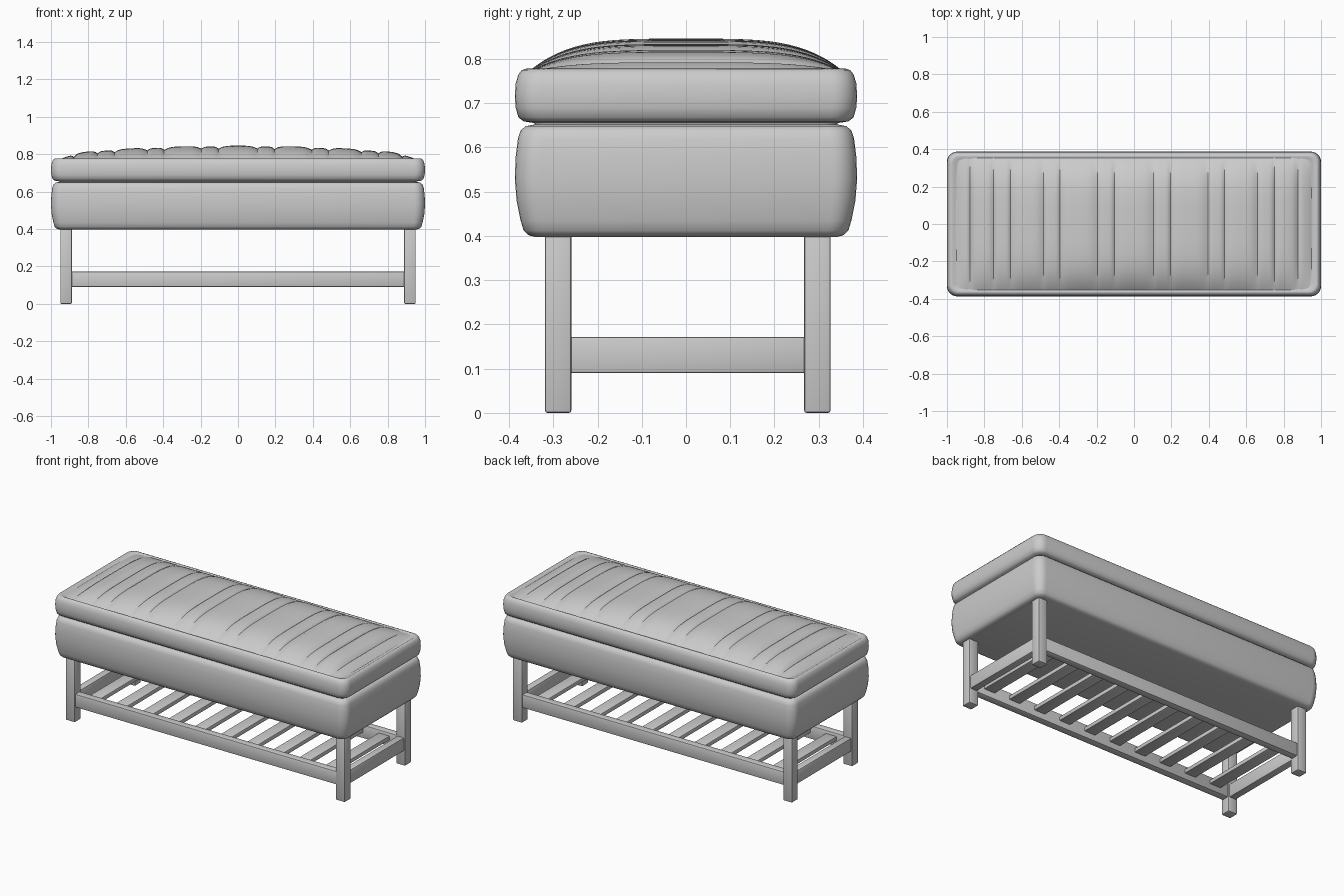
import bpy, bmesh, math
from mathutils import Vector

old = bpy.data.objects.get("Cube")
if old:
    bpy.data.objects.remove(old)

grey = bpy.data.materials.new("soft_grey")
grey.use_nodes = True
tone = (0.6, 0.6, 0.6, 1)
grey.diffuse_color = tone
grey.node_tree.nodes["Principled BSDF"].inputs["Base Color"].default_value = tone


def finish(name, bm, angle):
    bmesh.ops.recalc_face_normals(bm, faces=bm.faces)
    mesh = bpy.data.meshes.new(name)
    bm.to_mesh(mesh)
    bm.free()
    mesh.materials.append(grey)
    obj = bpy.data.objects.new(name, mesh)
    bpy.context.collection.objects.link(obj)
    bpy.ops.object.select_all(action='DESELECT')
    obj.select_set(True)
    bpy.context.view_layer.objects.active = obj
    bpy.ops.object.shade_smooth_by_angle(angle=math.radians(angle))
    return obj


def box(name, centre, size, bevel=0.006):
    bm = bmesh.new()
    bmesh.ops.create_cube(bm, size=1)
    for v in bm.verts:
        v.co = Vector(c + p * s for c, p, s in zip(centre, v.co, size))
    bmesh.ops.bevel(bm, geom=bm.edges[:], offset=bevel, segments=2,
                    profile=0.5, affect='EDGES')
    return finish(name, bm, 40)


def rounded_ring(bm, inset, z, radius=0.055, steps=6):
    """Rounded rectangle around the bench at height z."""
    r = max(radius - inset * 0.5, 0.02)
    ring = []
    for q, (sx, sy) in enumerate([(1, 1), (-1, 1), (-1, -1), (1, -1)]):
        for i in range(steps + 1):
            a = (q + i / steps) * math.pi / 2
            ring.append(bm.verts.new((sx * (1 - inset - r) + r * math.cos(a),
                                      sy * (0.387 - inset - r) + r * math.sin(a), z)))
    return ring


def upholstered_slab(name, profile):
    bm = bmesh.new()
    rings = [rounded_ring(bm, inset, z) for inset, z in profile]
    n = len(rings[0])
    for low, high in zip(rings, rings[1:]):
        for i in range(n):
            j = (i + 1) % n
            bm.faces.new((low[i], low[j], high[j], high[i]))
    bm.faces.new(rings[0])
    bm.faces.new(rings[-1])
    return finish(name, bm, 50)


# Storage box and lid with softly bulging sides
upholstered_slab("storage_box", [
    (0.045, 0.398), (0.03, 0.402), (0.02, 0.412), (0.013, 0.435), (0.004, 0.48),
    (0, 0.53), (0.002, 0.58), (0.007, 0.62), (0.013, 0.638), (0.024, 0.648), (0.045, 0.652)])
upholstered_slab("lid_shadow_gap", [(0.045, 0.645), (0.045, 0.665)])
upholstered_slab("lid_side", [
    (0.045, 0.655), (0.02, 0.659), (0.008, 0.668), (0.002, 0.69), (0, 0.715),
    (0.002, 0.745), (0.008, 0.765), (0.016, 0.775), (0.026, 0.778), (0.036, 0.772)])

# Channel tufted cushion: wide and narrow pads divided by seams
half = [0.105, 0.195, 0.395, 0.485, 0.66, 0.75, 0.878, 0.965]
seams = [-s for s in reversed(half)] + half
HALF_Y = 0.358
PAD_STEPS, Y_STEPS = 10, 40


def cushion_height(x, y, t, wide):
    dome = 0.078 - 0.045 * x * x
    edge = max(0, 1 - abs(x / 0.967) ** 16)
    across = 1 - abs(y / HALF_Y) ** 4
    puff = 1 - abs(2 * t - 1) ** 4
    depth = 0.016 if wide else 0.011
    sunk = 0.002 if wide else 0.006
    return 0.77 + max(0, dome * edge * across - (depth * (1 - puff) + sunk) * across)


bm = bmesh.new()
columns = []
for k, (a, b) in enumerate(zip(seams, seams[1:])):
    for i in range(PAD_STEPS + (k == len(seams) - 2)):
        t = i / PAD_STEPS
        x = a + (b - a) * t
        column = []
        for j in range(Y_STEPS + 1):
            y = HALF_Y * math.sin((j / Y_STEPS - 0.5) * math.pi)
            column.append(bm.verts.new((x, y, cushion_height(x, y, t, k % 2 == 1))))
        columns.append(column)
for left, right in zip(columns, columns[1:]):
    for j in range(Y_STEPS):
        bm.faces.new((left[j], right[j], right[j + 1], left[j + 1]))
cushion = finish("tufted_cushion", bm, 35)
for p in cushion.data.polygons:
    if p.normal.z < 0:
        p.flip()

# Legs
for sx, side in ((1, "left"), (-1, "right")):
    for sy, end in ((-1, "front"), (1, "back")):
        box(f"{end}_{side}_leg", (sx * 0.919, sy * 0.293 + 0.004, 0.203),
            (0.062, 0.06, 0.406))

# Low shelf frame
for sy, end in ((-1, "front"), (1, "back")):
    box(f"{end}_rail", (0, sy * 0.293 + 0.004, 0.131), (1.79, 0.046, 0.082))
for sx, side in ((1, "left"), (-1, "right")):
    box(f"{side}_rail", (sx * 0.919, 0.004, 0.131), (0.046, 0.54, 0.082))

# Shelf slats
SLATS = 10
for i in range(SLATS):
    x = (i - (SLATS - 1) / 2) * 0.178
    box(f"shelf_slat_{i + 1}", (x, 0.004, 0.14), (0.075, 0.55, 0.025), 0.004)
